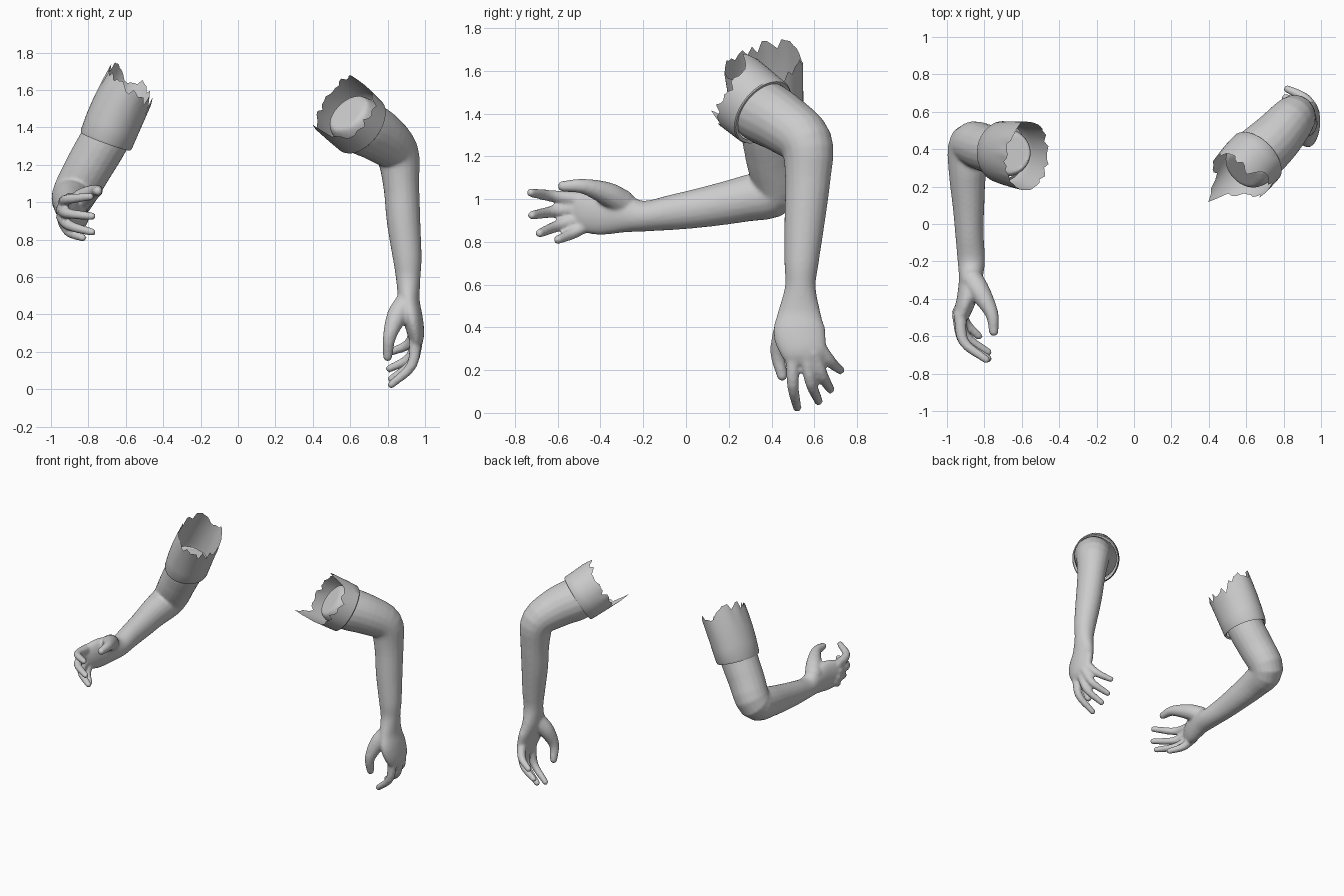
import bpy, bmesh, math, random
from mathutils import Vector

cube = bpy.data.objects.get("Cube")
if cube:
    bpy.data.objects.remove(cube, do_unlink=True)

random.seed(4)
grey = bpy.data.materials.new("plain grey")
grey.use_nodes = True
grey.diffuse_color = (0.6, 0.6, 0.6, 1)
grey.node_tree.nodes["Principled BSDF"].inputs["Base Color"].default_value = (0.6, 0.6, 0.6, 1)

THUMB = (0.062, 0.056, 0.036, 0.026)
FINGER = (0.034, 0.028, 0.021)


def smooth_path(rows, steps=4):
    """Catmull-Rom through rows of position plus radii."""
    p = [Vector(r) for r in rows]
    p = [p[0] * 2 - p[1]] + p + [p[-1] * 2 - p[-2]]
    out = []
    for a, b, c, d in zip(p, p[1:], p[2:], p[3:]):
        for k in range(steps):
            t = k / steps
            out.append(0.5 * (2 * b + (c - a) * t + (2 * a - 5 * b + 4 * c - d) * t * t
                              + (3 * b - a - 3 * c + d) * t ** 3))
    return out + [p[-2]]


def tube(bm, rows, side, sides=20):
    """Closed tube; each row is x, y, z, radius along side, other radius."""
    path = smooth_path(rows)
    pts = [Vector(r[:3]) for r in path]
    side = Vector(side)
    rings = []
    for i in reversed(range(len(pts))):
        t = (pts[min(i + 1, len(pts) - 1)] - pts[max(i - 1, 0)]).normalized()
        side = (side - t * side.dot(t)).normalized()
        other = t.cross(side)
        rings.append([bm.verts.new(pts[i] + side * path[i][3] * math.cos(u) + other * path[i][4] * math.sin(u))
                      for u in (math.tau * k / sides for k in range(sides))])
    for lo, hi in zip(rings, rings[1:]):
        for k in range(sides):
            n = (k + 1) % sides
            bm.faces.new((lo[k], lo[n], hi[n], hi[k]))
    bm.faces.new(rings[0][::-1])
    bm.faces.new(rings[-1])


def ball(bm, centre, r):
    made = bmesh.ops.create_uvsphere(bm, u_segments=12, v_segments=8, radius=r)
    bmesh.ops.translate(bm, verts=made["verts"], vec=centre)


def finish(name, bm):
    mesh = bpy.data.meshes.new(name)
    bm.to_mesh(mesh)
    bm.free()
    mesh.materials.append(grey)
    ob = bpy.data.objects.new(name, mesh)
    bpy.context.collection.objects.link(ob)
    return ob


def arm(name, rows, digits, side):
    """Limb, palm and digits fused into one smooth skin."""
    bm = bmesh.new()
    tube(bm, rows, side)
    for i, points in enumerate(digits):
        taper = FINGER if i else THUMB
        tube(bm, [(*p, w, w) for p, w in zip(points, taper)], side, 12)
        ball(bm, points[0], taper[0])
        ball(bm, points[-1], taper[-1])
    bmesh.ops.recalc_face_normals(bm, faces=bm.faces)
    ob = finish(name, bm)
    fuse = ob.modifiers.new("fuse", 'REMESH')
    fuse.mode = 'VOXEL'
    fuse.voxel_size = 0.009
    fuse.use_smooth_shade = True
    soft = ob.modifiers.new("soften", 'SMOOTH')
    soft.factor = 0.5
    soft.iterations = 6


def sleeve(name, cuff, axis, side, radii, flare, length, dip, lean, tears):
    """Open cloth tube with a folded cuff and a torn far edge."""
    bm = bmesh.new()
    cuff, axis = Vector(cuff), Vector(axis).normalized()
    side = Vector(side)
    side = (side - axis * side.dot(axis)).normalized()
    other = axis.cross(side)
    cols = 48
    # rows: fraction of length, radius scale (first two form the folded hem)
    profile = [(0.03, 0.88), (0, 0.97), (0.04, 1), (0.3, 1), (0.55, 1), (0.75, 1), (0.9, 1), (1, 1)]
    jag = [random.choice((0, 0, 0.01, 0.015, 0.035, -0.02)) for k in range(cols)]
    rings = []
    for f, s in profile:
        ring = []
        for k in range(cols):
            u = math.tau * k / cols
            long = length - dip * math.cos(u)
            for centre, extra in tears:
                gap = abs((u - centre + math.pi) % math.tau - math.pi)
                long += extra * max(0, 1 - gap / 0.55)
            if f > 0.6:
                long += jag[k] * (f - 0.6) / 0.4
            a = radii[0] * s * (1 + flare * f) * math.cos(u) + lean * f * f * (1 - math.cos(u)) / 2
            b = radii[1] * s * (1 + flare * f) * math.sin(u)
            ring.append(bm.verts.new(cuff + axis * long * f + side * a + other * b))
        rings.append(ring)
    for lo, hi in zip(rings, rings[1:]):
        for k in range(cols):
            n = (k + 1) % cols
            bm.faces.new((lo[k], lo[n], hi[n], hi[k]))
    ob = finish(name, bm)
    bpy.ops.object.select_all(action='DESELECT')
    ob.select_set(True)
    bpy.context.view_layer.objects.active = ob
    bpy.ops.object.shade_smooth_by_angle(angle=math.radians(40))


# Left arm: hanging, palm turned inward
arm("left_arm", [
    (.58, .285, 1.475, .10, .10), (.595, .3, 1.46, .13, .13), (.655, .36, 1.41, .15, .15),
    (.76, .46, 1.35, .14, .14), (.85, .562, 1.26, .125, .118), (.872, .57, 1.1, .107, .097),
    (.885, .555, .9, .095, .09), (.905, .54, .7, .08, .077), (.91, .535, .59, .072, .065),
    (.915, .53, .47, .10, .057), (.935, .53, .38, .122, .053), (.952, .55, .29, .108, .044),
    (.95, .56, .23, .085, .026)], [
    [(.90, .50, .46), (.85, .465, .39), (.81, .43, .28), (.80, .45, .175)],
    [(.95, .50, .29), (.93, .50, .13), (.82, .52, .025)],
    [(.96, .56, .28), (.93, .585, .14), (.82, .62, .055)],
    [(.96, .595, .28), (.92, .64, .17), (.81, .675, .11)],
    [(.95, .62, .31), (.91, .675, .24), (.82, .722, .2)]], (0, 1, 0))
sleeve("left_sleeve", (.66, .362, 1.405), (-.61, -.6, .52), (.7, -.7, 0),
       (.165, .174), 0.03, .15, .04, .02, [(4.55, .13), (1.57, .07)])

# Right arm: elbow bent, forearm reaching forward
arm("right_arm", [
    (-.665, .38, 1.45, .10, .10), (-.67, .38, 1.43, .125, .125), (-.715, .385, 1.33, .13, .13),
    (-.79, .405, 1.2, .127, .127), (-.875, .42, 1.045, .12, .118), (-.89, .27, 1.0, .107, .1),
    (-.885, .1, .965, .095, .085), (-.88, -.05, .94, .084, .076), (-.87, -.2, .92, .072, .073),
    (-.875, -.3, .935, .095, .062), (-.895, -.4, .942, .11, .053), (-.92, -.48, .94, .098, .044),
    (-.93, -.53, .935, .08, .026)], [
    [(-.865, -.30, .985), (-.82, -.37, 1.025), (-.76, -.48, 1.06), (-.75, -.575, 1.06)],
    [(-.93, -.49, 1.0), (-.91, -.63, 1.015), (-.79, -.725, 1.03)],
    [(-.94, -.49, .96), (-.91, -.63, .94), (-.78, -.72, .925)],
    [(-.94, -.47, .92), (-.9, -.6, .875), (-.78, -.685, .84)],
    [(-.93, -.45, .89), (-.9, -.53, .84), (-.83, -.6, .81)]], (0, 0, 1))
sleeve("right_sleeve", (-.708, .385, 1.325), (.34, -.07, .94), (1, 0, 0),
       (.145, .165), 0.12, .315, .05, .05, [(1, .05), (2.4, .06)])
